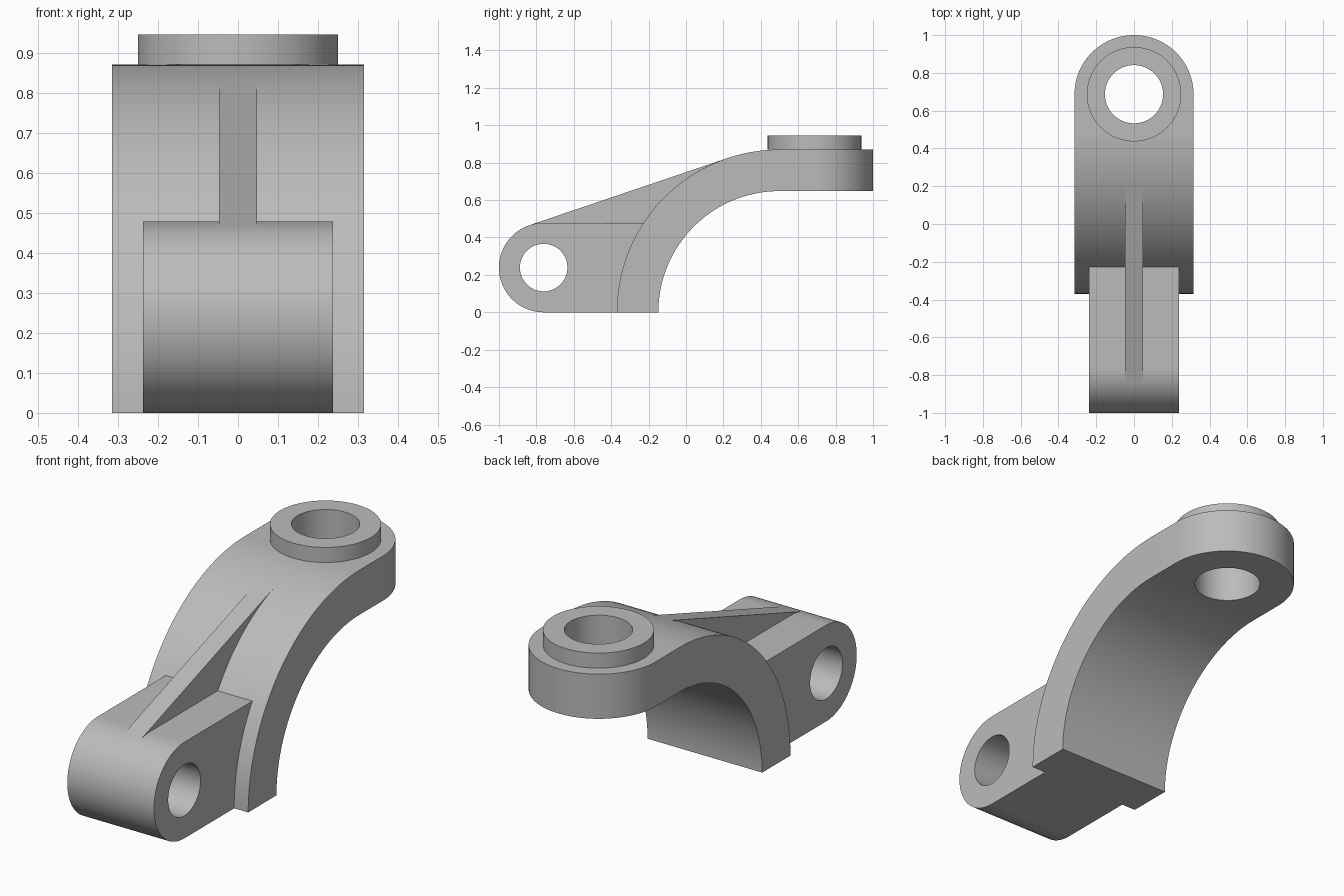
import bpy, bmesh
from math import cos, sin, pi, radians, acos, atan2, hypot
from mathutils import Vector

cube = bpy.data.objects.get("Cube")
if cube:
    bpy.data.objects.remove(cube, do_unlink=True)

grey = bpy.data.materials.new("cast grey")
grey.use_nodes = True
COLOUR = (0.50, 0.50, 0.50, 1)
grey.diffuse_color = COLOUR
grey.node_tree.nodes["Principled BSDF"].inputs["Base Color"].default_value = COLOUR

# Main dimensions: curved arm, eye with boss, pivot lug
ARC_Y, R_OUT, R_IN, ARM_W = 0.50, 0.87, 0.648, 0.315
EYE_Y, BOSS_R, EYE_HOLE, TOP = 0.687, 0.25, 0.154, 0.945
LUG_R, LUG_W, LUG_HOLE = 0.239, 0.238, 0.127
LUG_Y = LUG_R - 1
RIB_W = 0.048


def arc(cx, cy, r, a0, a1, n=48):
    """Points along an arc, angles in degrees."""
    angles = [radians(a0 + (a1 - a0) * i / n) for i in range(n + 1)]
    return [(cx + r * cos(a), cy + r * sin(a)) for a in angles]


def circle(cx, cy, r, n=80):
    return arc(cx, cy, r, 0, 360, n)[:-1]


def prism(name, outline, axis, lo, hi):
    """Extrude a (y, z) outline along x, or an (x, y) outline along z."""
    place = (lambda p: (lo, p[0], p[1])) if axis == "x" else (lambda p: (p[0], p[1], lo))
    move = Vector((hi - lo, 0, 0)) if axis == "x" else Vector((0, 0, hi - lo))
    bm = bmesh.new()
    face = bm.faces.new([bm.verts.new(place(p)) for p in outline])
    grown = bmesh.ops.extrude_face_region(bm, geom=[face], use_keep_orig=True)
    bmesh.ops.translate(bm, vec=move,
                        verts=[g for g in grown["geom"] if isinstance(g, bmesh.types.BMVert)])
    bmesh.ops.recalc_face_normals(bm, faces=bm.faces)
    mesh = bpy.data.meshes.new(name)
    bm.to_mesh(mesh)
    bm.free()
    mesh.materials.append(grey)
    ob = bpy.data.objects.new(name, mesh)
    bpy.context.collection.objects.link(ob)
    return ob


def select(ob):
    bpy.ops.object.select_all(action="DESELECT")
    ob.select_set(True)
    bpy.context.view_layer.objects.active = ob


def combine(ob, other, operation):
    select(ob)
    mod = ob.modifiers.new(operation.lower(), "BOOLEAN")
    mod.operation, mod.object, mod.solver = operation, other, "EXACT"
    bpy.ops.object.modifier_apply(modifier=mod.name)


# Curved arm: side profile trimmed to a plan with a round end
side = (arc(ARC_Y, 0, R_OUT, 180, 90) + [(1.1, R_OUT), (1.1, R_IN)]
        + arc(ARC_Y, 0, R_IN, 90, 180))
arm = prism("curved_arm", side, "x", -ARM_W, ARM_W)
plan = [(-ARM_W, -0.6), (ARM_W, -0.6)] + arc(0, EYE_Y, 1 - EYE_Y, 0, 180)
plan_cutter = prism("plan_cutter", [(x * ARM_W / (1 - EYE_Y), y) if y > 0 else (x * 1.1, y)
                                    for x, y in plan], "z", -0.2, 1.2)
plan_cutter.data.transform(plan_cutter.matrix_world)
# Straight sides of the plan stay just outside the arm
for v in plan_cutter.data.vertices:
    v.co.x *= 1.0005
combine(arm, plan_cutter, "INTERSECT")

# Raised boss and the bore through it
boss = prism("eye_boss", circle(0, EYE_Y, BOSS_R), "z", R_OUT, TOP)
bore = prism("bore_cutter", circle(0, EYE_Y, EYE_HOLE), "z", 0, 1.2)
for part in (arm, boss):
    combine(part, bore, "DIFFERENCE")

# Pivot lug, its back end following the arm
seat_r = R_OUT - 0.002
seat_angle = 180 - math_deg if (math_deg := 0) else 180
lug_top = 2 * LUG_R
top_angle = 180 - atan2(lug_top, (seat_r ** 2 - lug_top ** 2) ** 0.5) * 180 / pi
lug = prism("pivot_lug", arc(LUG_Y, LUG_R, LUG_R, 270, 90)
            + arc(ARC_Y, 0, seat_r, top_angle, 180), "x", -LUG_W, LUG_W)
pin = prism("pin_cutter", circle(LUG_Y, LUG_R, LUG_HOLE), "x", -0.5, 0.5)
combine(lug, pin, "DIFFERENCE")

# Stiffening rib, its top edge tangent to both the lug and the arm
dy, dz = ARC_Y - LUG_Y, -LUG_R
tangent = (atan2(dz, dy) + acos((LUG_R - R_OUT) / hypot(dy, dz))) * 180 / pi
rib = prism("stiffening_rib", arc(LUG_Y, LUG_R, LUG_R, 90, tangent, 8)
            + arc(ARC_Y, 0, R_OUT, tangent, top_angle, 32), "x", -RIB_W, RIB_W)

for cutter in (plan_cutter, bore, pin):
    bpy.data.objects.remove(cutter, do_unlink=True)
for part in (arm, boss, lug, rib):
    select(part)
    bpy.ops.object.shade_smooth_by_angle(angle=radians(30))
